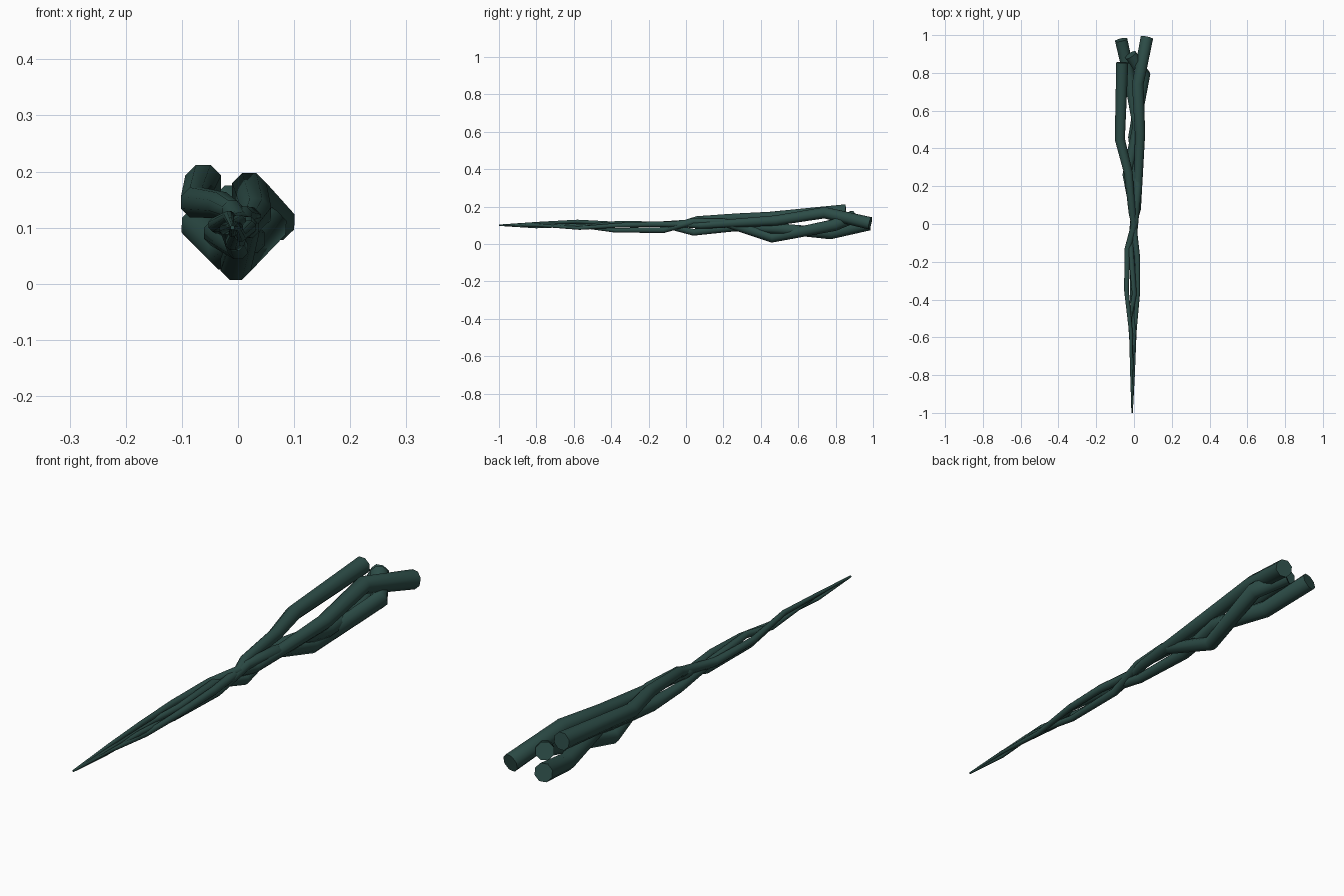
import bpy, bmesh, math
from mathutils import Vector

if "Cube" in bpy.data.objects:
    bpy.data.objects.remove(bpy.data.objects["Cube"])

SIDES = 8

bark = bpy.data.materials.new("dark_green_bark")
bark.diffuse_color = (0.026, 0.074, 0.064, 1)
bark.use_nodes = True
bark.node_tree.nodes["Principled BSDF"].inputs["Base Color"].default_value = bark.diffuse_color


def radius(y):
    """Thickness grows from the pointed front to the thick back."""
    stops = [(-1, .004), (-.5, .0115), (0, .0185), (.45, .029), (.8, .034), (1, .036)]
    for (a, ra), (b, rb) in zip(stops, stops[1:]):
        if y <= b:
            return ra + (rb - ra) * (y - a) / (b - a)
    return stops[-1][1]


def strand(name, points):
    """Faceted tube swept along a bent path, closed at both ends."""
    pts = [Vector(p) for p in points]
    bm = bmesh.new()
    rings = []
    for i, p in enumerate(pts):
        before = (p - pts[i - 1]).normalized() if i else Vector()
        after = (pts[i + 1] - p).normalized() if i < len(pts) - 1 else Vector()
        t = (before + after).normalized()
        u = t.cross(Vector((0, 0, 1))).normalized()
        v = u.cross(t)
        r = radius(p.y)
        ring = []
        for k in range(SIDES):
            a = math.tau * (k + .5) / SIDES
            ring.append(bm.verts.new(p + r * (math.cos(a) * u + math.sin(a) * v)))
        rings.append(ring)
    for r0, r1 in zip(rings, rings[1:]):
        for k in range(SIDES):
            j = (k + 1) % SIDES
            bm.faces.new((r0[k], r0[j], r1[j], r1[k]))
    bm.faces.new(rings[0])
    bm.faces.new(rings[-1])
    bmesh.ops.recalc_face_normals(bm, faces=bm.faces[:])
    me = bpy.data.meshes.new(name)
    bm.to_mesh(me)
    bm.free()
    me.materials.append(bark)
    ob = bpy.data.objects.new(name, me)
    bpy.context.collection.objects.link(ob)
    bpy.context.view_layer.objects.active = ob
    ob.select_set(True)
    bpy.ops.object.shade_smooth_by_angle(angle=math.radians(50))
    ob.select_set(False)


# Strand that ends furthest back on the right
strand("right_strand", [
    (-.010, -1, .100), (-.002, -.80, .100), (.004, -.57, .085), (.020, -.36, .100),
    (.018, -.18, .105), (-.004, 0, .105), (.018, .08, .100), (.032, .48, .125),
    (.020, .74, .167), (.068, .985, .110)])

# Strand that dips to the underside and curls in at the back
strand("lower_strand", [
    (-.010, -1, .100), (-.010, -.80, .090), (.000, -.60, .100), (-.010, -.38, .073),
    (-.005, -.12, .074), (.008, .04, .120), (.020, .20, .115), (-.004, .46, .034),
    (.055, .79, .100), (-.018, .895, .145)])

# Strand along the upper left
strand("upper_strand", [
    (-.010, -1, .100), (-.014, -.78, .112), (-.016, -.58, .120), (-.040, -.35, .105),
    (-.034, -.13, .105), (.002, 0, .112), (-.010, .06, .130), (-.030, .27, .140),
    (-.075, .45, .145), (-.062, .855, .180)])

# Strand weaving through the middle and out to the back left
strand("inner_strand", [
    (-.010, -1, .100), (-.006, -.80, .105), (-.022, -.50, .098), (.002, -.37, .110),
    (-.018, -.13, .105), (.000, .04, .062), (-.038, .26, .090), (.020, .52, .080),
    (-.022, .77, .056), (-.068, .975, .105)])
